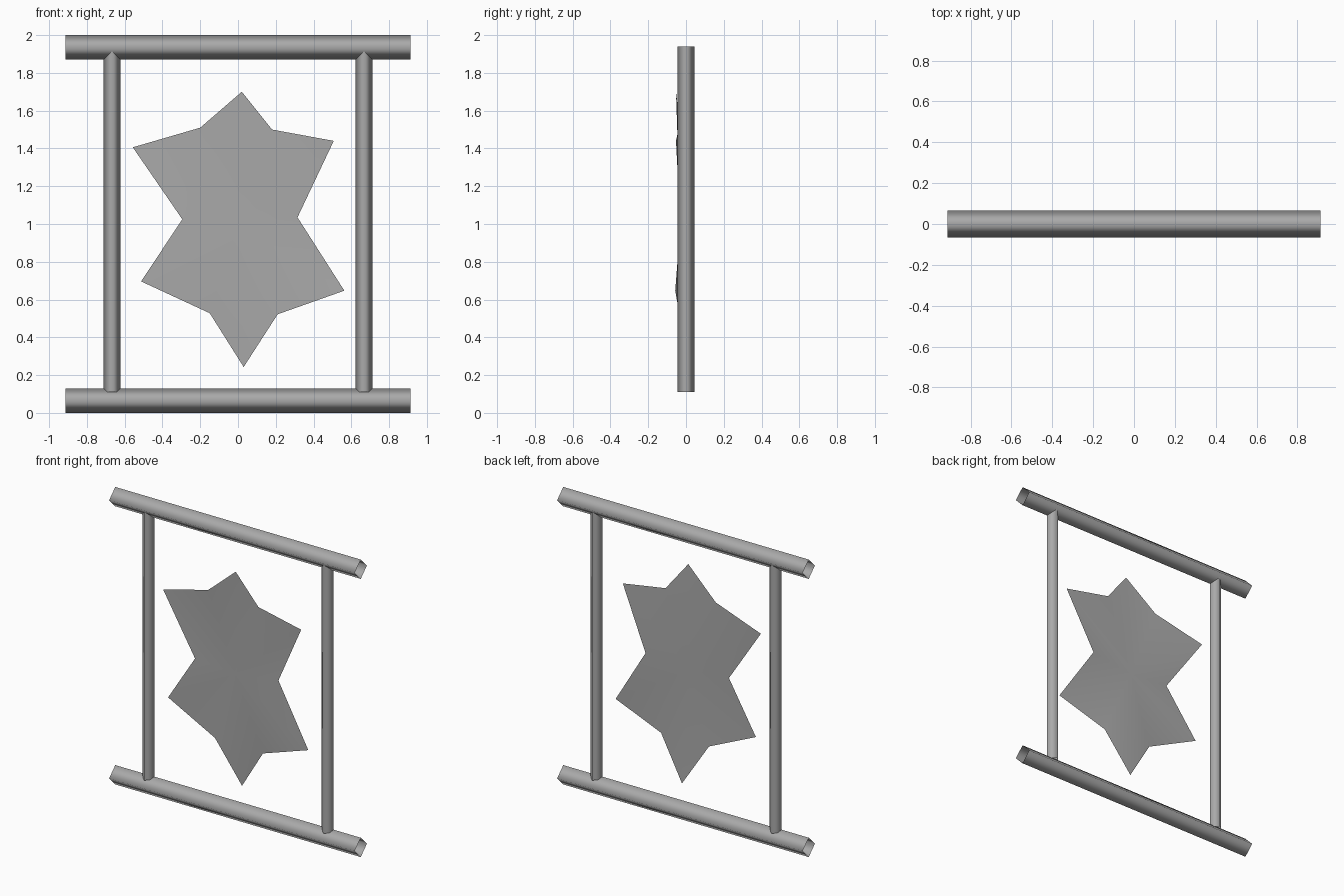
import bpy
import bmesh
from math import pi

cube = bpy.data.objects.get("Cube")
if cube:
    bpy.data.objects.remove(cube, do_unlink=True)

# One grey for the whole model
grey = bpy.data.materials.new("grey")
grey.use_nodes = True
colour = (0.4, 0.4, 0.4, 1)
grey.diffuse_color = colour
grey.node_tree.nodes["Principled BSDF"].inputs["Base Color"].default_value = colour


def pole(name, radius, length, location, rotation=(0, 0, 0)):
    """Open four-sided tube with smooth shading."""
    bpy.ops.mesh.primitive_cylinder_add(
        vertices=4, radius=radius, depth=length, end_fill_type='NOTHING',
        location=location, rotation=rotation)
    obj = bpy.context.object
    obj.name = name
    obj.data.materials.append(grey)
    bpy.ops.object.shade_smooth()


# Horizontal bars
for name, z in (("bottom_bar", 0.065), ("top_bar", 1.935)):
    pole(name, 0.065, 1.826, (0, 0, z), (0, pi / 2, 0))

# Upright posts
for name, x in (("right_post", -0.667), ("left_post", 0.667)):
    pole(name, 0.045, 1.83, (x, 0, 1.025))

# Stretched hide: a slightly warped sheet fanned from its middle
outline = [
    (0.02, -0.053, 1.70), (0.18, -0.04, 1.50), (0.507, -0.053, 1.44),
    (0.315, -0.02, 1.035), (0.563, -0.057, 0.647), (0.21, -0.035, 0.522),
    (0.03, 0, 0.243), (-0.15, -0.03, 0.528), (-0.513, -0.01, 0.696),
    (-0.295, -0.035, 1.025), (-0.557, 0, 1.406), (-0.20, -0.03, 1.51),
]
bm = bmesh.new()
rim = [bm.verts.new(p) for p in outline]
middle = bm.verts.new((0, -0.03, 1.0))
for a, b in zip(rim, rim[1:] + rim[:1]):
    bm.faces.new((middle, b, a))
bm.normal_update()
mesh = bpy.data.meshes.new("stretched_hide")
bm.to_mesh(mesh)
bm.free()
mesh.materials.append(grey)
mesh.shade_smooth()
hide = bpy.data.objects.new("stretched_hide", mesh)
bpy.context.collection.objects.link(hide)
